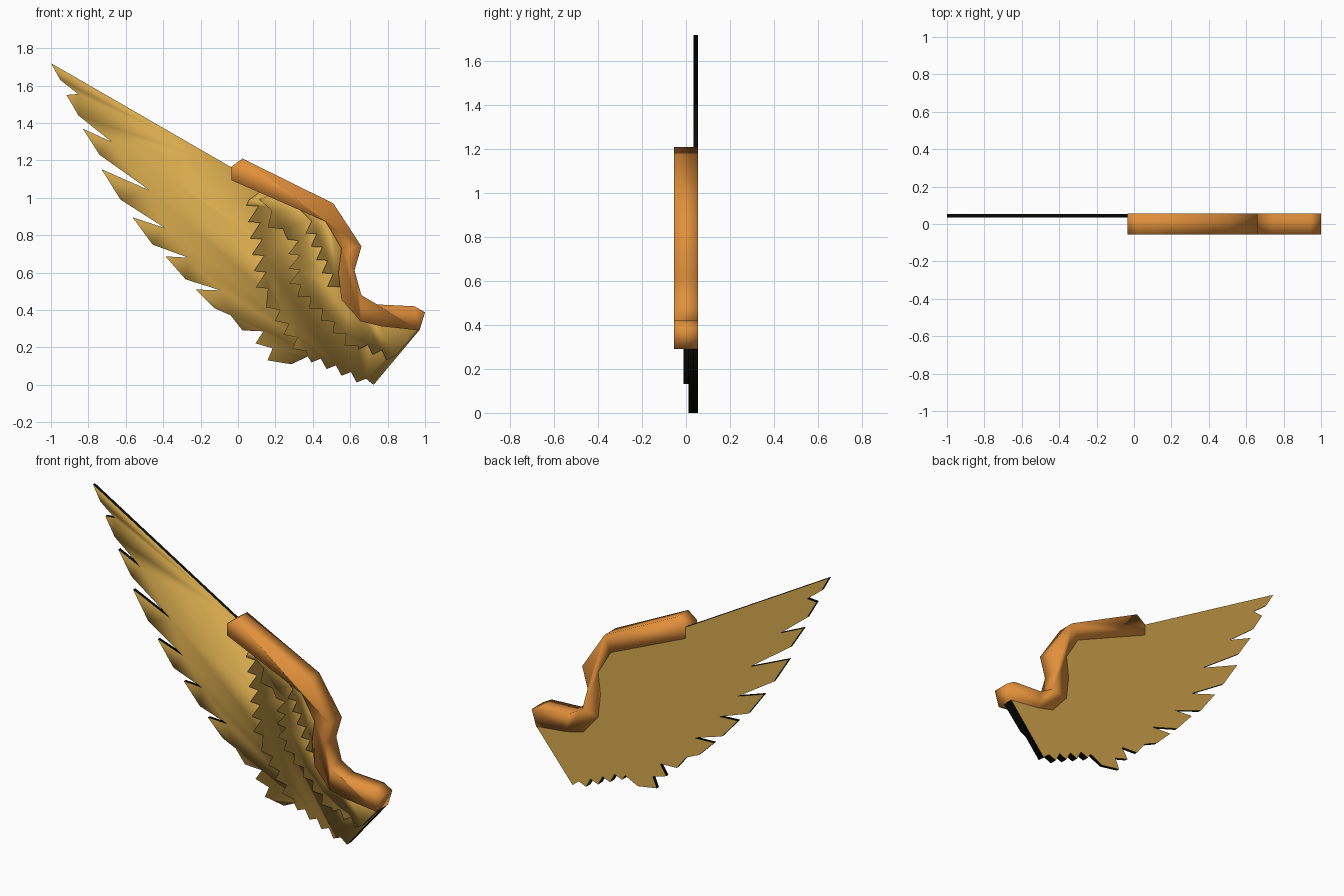
import bpy, bmesh

if "Cube" in bpy.data.objects:
    bpy.data.objects.remove(bpy.data.objects["Cube"])


def material(name, rgb):
    m = bpy.data.materials.new(name)
    m.diffuse_color = (*rgb, 1)
    m.use_nodes = True
    m.node_tree.nodes["Principled BSDF"].inputs["Base Color"].default_value = m.diffuse_color
    return m


GOLD = material("feather gold", (0.68, 0.40, 0.075))
BLACK = material("edge black", (0.004, 0.004, 0.003))
ORANGE = material("arm orange", (0.76, 0.28, 0.045))


def teeth(a, b, n, notch):
    """Row of n feather tips from a to b, each followed by a notch offset."""
    pts = []
    for i in range(n):
        t = i / (n - 1)
        x, z = a[0] + (b[0] - a[0]) * t, a[1] + (b[1] - a[1]) * t
        pts += [(x, z), (x + notch[0], z + notch[1])]
    return pts


def slab(name, outline, y0, y1, face_mat, rim_mat, flat_back):
    """Extrude a front outline (x, z) between y0 (front) and y1 (back)."""
    bm = bmesh.new()
    front = [bm.verts.new((x, y0, z)) for x, z in outline]
    back = [bm.verts.new((x, y1, z)) for x, z in outline]
    bm.faces.new(front)
    rear = bm.faces.new(back[::-1])
    n = len(outline)
    for i in range(n):
        j = (i + 1) % n
        rim = bm.faces.new((front[j], front[i], back[i], back[j]))
        rim.material_index = 1
    for f in bm.faces:
        f.smooth = True
    if flat_back:
        for e in rear.edges:
            e.smooth = False
    bmesh.ops.recalc_face_normals(bm, faces=bm.faces)
    me = bpy.data.meshes.new(name)
    bm.to_mesh(me)
    bm.free()
    me.materials.append(face_mat)
    me.materials.append(rim_mat)
    ob = bpy.data.objects.new(name, me)
    bpy.context.collection.objects.link(ob)
    return ob


# wing arm: bent bar with chamfered ends
slab("wing_arm", [
    (-.035, 1.167), (-.035, 1.094), (.468, .874), (.553, .73), (.537, .60),
    (.553, .457), (.655, .34), (.767, .313), (.97, .291), (1.0, .388),
    (.944, .42), (.744, .43), (.66, .479), (.623, .612), (.66, .74),
    (.51, .97), (.024, 1.21)], -.055, .055, ORANGE, ORANGE, False)

# shared edges: hidden line inside the arm, and lower row of small tips
inside_arm = [(.975, .34), (.72, .375), (.605, .47), (.58, .61), (.605, .735), (.49, .92)]
lower_tips = teeth((.393, .12), (.634, .013), 4, (.05, .02)) + [(.725, 0), (.97, .293)]

# long flight feathers
slab("flight_feathers", [
    (-1, 1.72), (-.95, 1.63), (-.855, 1.555), (-.917, 1.55), (-.853, 1.44),
    (-.677, 1.30), (-.83, 1.37), (-.74, 1.23), (-.473, 1.04), (-.73, 1.153),
    (-.628, .99), (-.388, .837), (-.564, .896), (-.457, .75), (-.265, .68),
    (-.388, .687), (-.28, .564), (-.094, .505), (-.227, .51), (-.126, .41),
    (-.04, .372), (.024, .291), (.136, .286), (.094, .222), (.185, .195),
    (.158, .131), (.286, .11), (.372, .152)]
    + lower_tips + inside_arm + [(-.03, 1.16)], .034, .0545, GOLD, BLACK, True)

# second feather row
slab("second_feathers",
     [(.13, 1.04), (.06, .99)]
     + teeth((.045, .96), (.095, .52), 6, (.065, -.005))
     + teeth((.15, .415), (.29, .195), 4, (.075, -.015))
     + [(.372, .152)] + lower_tips + inside_arm,
     .011, .034, GOLD, BLACK, True)

# third feather row
slab("third_feathers",
     [(.18, 1.02), (.115, .99), (.18, .933), (.16, .842), (.24, .832)]
     + teeth((.265, .778), (.275, .543), 4, (.06, -.008))
     + teeth((.318, .473), (.57, .211), 5, (.07, -.003))
     + teeth((.645, .19), (.794, .131), 3, (.05, .025))
     + [(.968, .295)] + inside_arm, -.012, .011, GOLD, BLACK, True)

# fourth, innermost feather row
slab("inner_feathers",
     [(.34, .96), (.34, .928), (.393, .874)]
     + teeth((.361, .81), (.479, .527), 5, (.06, -.003))
     + [(.58, .51)] + inside_arm[3:], -.034, -.012, GOLD, BLACK, True)
